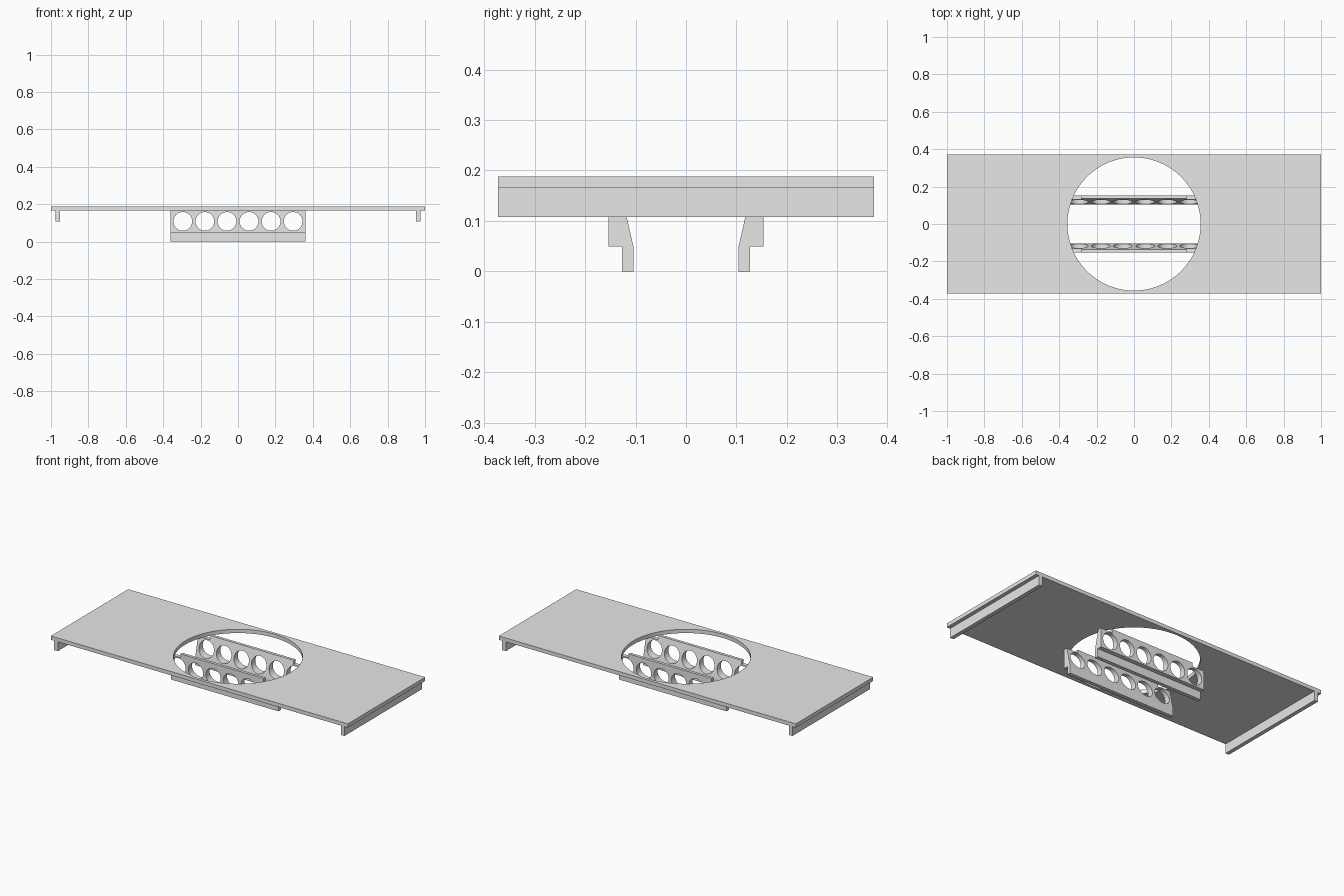
import bpy, bmesh, math
from mathutils import Matrix, Vector

old = bpy.data.objects.get("Cube")
if old:
    bpy.data.objects.remove(old, do_unlink=True)

# Material
grey = bpy.data.materials.new("light_grey")
grey.use_nodes = True
colour = (0.8, 0.8, 0.8, 1)
grey.diffuse_color = colour
grey.node_tree.nodes["Principled BSDF"].inputs["Base Color"].default_value = colour

# Main dimensions
HALF_X, HALF_Y = 1.0, 0.372
TOP, UNDER = 0.188, 0.165
BRACKET_X, RAISED_X = 0.361, 0.28


def add_box(bm, x0, x1, y0, y1, z0, z1):
    size = Vector((x1 - x0, y1 - y0, z1 - z0))
    mid = Vector((x0 + x1, y0 + y1, z0 + z1)) / 2
    bmesh.ops.create_cube(bm, size=1, matrix=Matrix.Translation(mid) @ Matrix.Diagonal(size).to_4x4())


def add_cylinder(bm, centre, radius, depth, sides, turn=0):
    bmesh.ops.create_cone(bm, cap_ends=True, segments=sides, radius1=radius, radius2=radius,
                          depth=depth, matrix=Matrix.Translation(centre) @ Matrix.Rotation(turn, 4, 'X'))


def make(name, bm):
    bmesh.ops.recalc_face_normals(bm, faces=bm.faces)
    mesh = bpy.data.meshes.new(name)
    bm.to_mesh(mesh)
    bm.free()
    mesh.materials.append(grey)
    obj = bpy.data.objects.new(name, mesh)
    bpy.context.collection.objects.link(obj)
    return obj


def activate(obj):
    bpy.ops.object.select_all(action='DESELECT')
    obj.select_set(True)
    bpy.context.view_layer.objects.active = obj


def cut(obj, cutter_bm):
    cutter = make("cutter", cutter_bm)
    cutter.hide_render = True
    mod = obj.modifiers.new("cut", 'BOOLEAN')
    mod.operation, mod.solver, mod.object = 'DIFFERENCE', 'EXACT', cutter
    activate(obj)
    bpy.ops.object.modifier_apply(modifier=mod.name)
    bpy.data.objects.remove(cutter, do_unlink=True)
    bpy.ops.object.shade_smooth_by_angle(angle=math.radians(30))


# Top plate with its round opening
bm = bmesh.new()
add_box(bm, -HALF_X, HALF_X, -HALF_Y, HALF_Y, UNDER, TOP)
plate = make("top_plate", bm)
bm = bmesh.new()
add_cylinder(bm, (0, 0, TOP), 0.356, 0.3, 96)
cut(plate, bm)

# End ribs under the plate
for side, name in ((-1, "right_rib"), (1, "left_rib")):
    bm = bmesh.new()
    xs = sorted((side * 0.953, side * 0.977))
    add_box(bm, *xs, -HALF_Y, HALF_Y, 0.108, UNDER)
    make(name, bm)

# Perforated brackets: stepped outer side, sloping inner side
profile = [(0.104, 0), (0.127, 0), (0.127, 0.049), (0.1535, 0.049),
           (0.1535, TOP), (0.136, TOP), (0.104, 0.049)]
for side, name in ((-1, "front_bracket"), (1, "back_bracket")):
    bm = bmesh.new()
    face = bm.faces.new([bm.verts.new((-BRACKET_X, side * y, z)) for y, z in profile])
    new = bmesh.ops.extrude_face_region(bm, geom=[face])["geom"]
    bmesh.ops.translate(bm, vec=(2 * BRACKET_X, 0, 0),
                        verts=[v for v in new if isinstance(v, bmesh.types.BMVert)])
    bracket = make(name, bm)

    # Row of round holes, and lowered ends that tuck under the plate
    bm = bmesh.new()
    for i in range(6):
        add_cylinder(bm, ((i - 2.5) * 0.118, side * 0.13, 0.108), 0.05, 0.2, 48, math.pi / 2)
    for end in (-1, 1):
        xs = sorted((end * RAISED_X, end * 0.4))
        add_box(bm, *xs, -0.3, 0.3, UNDER, 0.3)
    cut(bracket, bm)
